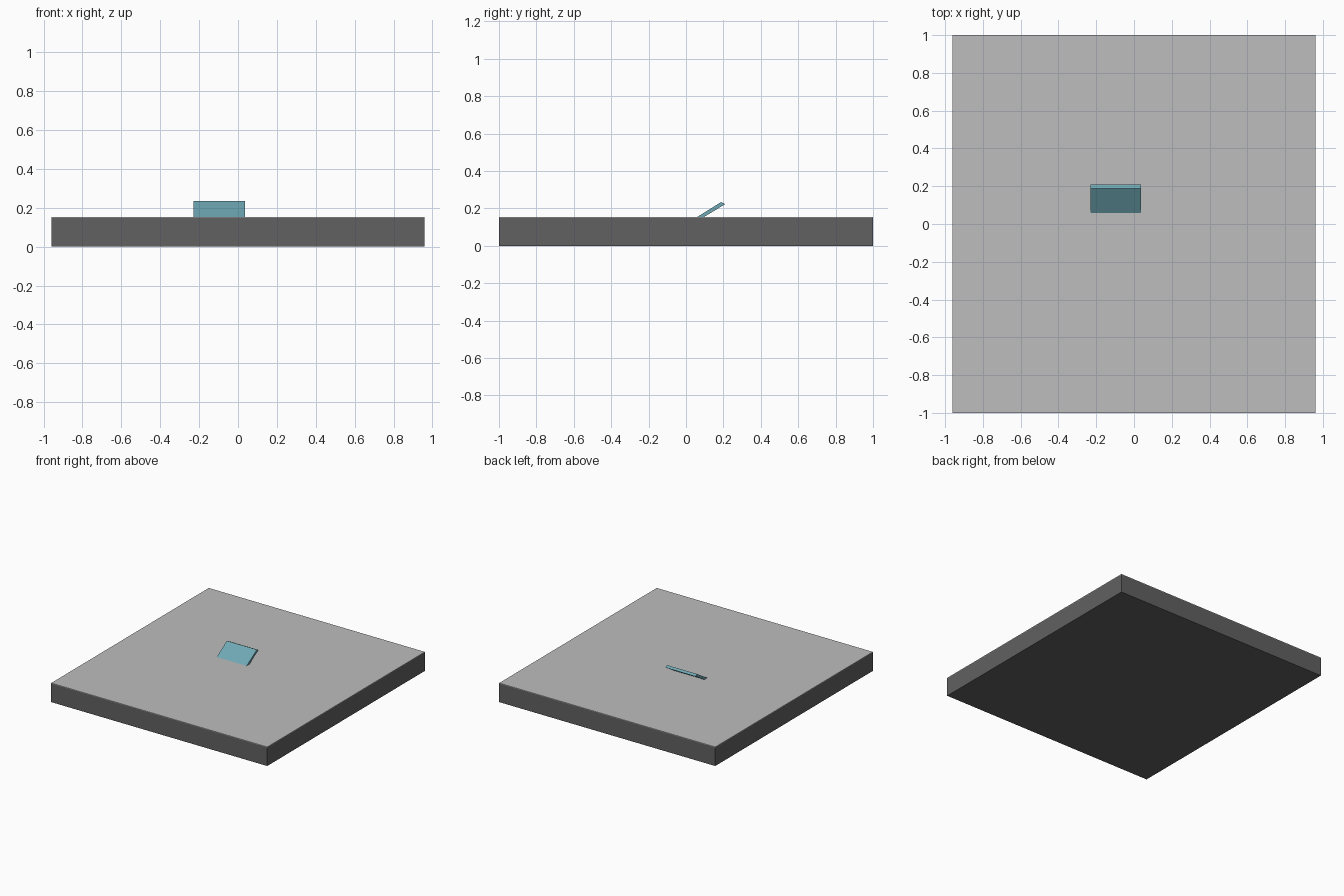
import bpy

if "Cube" in bpy.data.objects:
    bpy.data.objects.remove(bpy.data.objects["Cube"])


def lin(c):
    c /= 255
    return c / 12.92 if c <= 0.04045 else ((c + 0.055) / 1.055) ** 2.4


def material(name, rgb):
    m = bpy.data.materials.new(name)
    m.diffuse_color = (*[lin(c) for c in rgb], 1)
    m.use_nodes = True
    m.node_tree.nodes["Principled BSDF"].inputs["Base Color"].default_value = m.diffuse_color
    return m


def prism(name, profile, x0, x1, mat):
    """Extrude a (y, z) profile along x."""
    n = len(profile)
    verts = [(x, y, z) for x in (x0, x1) for y, z in profile]
    faces = [tuple(reversed(range(n))), tuple(range(n, 2 * n))]
    faces += [(i, (i + 1) % n, n + (i + 1) % n, n + i) for i in range(n)]
    me = bpy.data.meshes.new(name)
    me.from_pydata(verts, [], faces)
    me.materials.append(mat)
    ob = bpy.data.objects.new(name, me)
    bpy.context.collection.objects.link(ob)
    return ob


dark = material("dark grey", (97, 97, 97))
light = material("light grey", (190, 190, 190))
teal = material("teal", (112, 168, 180))

# thick slab body
prism("slab_body", [(-1, 0), (1, 0), (1, 0.148), (-1, 0.148)], -0.96, 0.96, dark)

# thin lighter sheet covering the top
prism("top_sheet", [(-1, 0.148), (1, 0.148), (1, 0.153), (-1, 0.153)], -0.96, 0.96, light)

# small tilted panel rising from the top, towards the back
prism("tilted_panel", [(0.052, 0.149), (0.088, 0.149), (0.21, 0.223), (0.188, 0.234)],
      -0.23, 0.036, teal)
